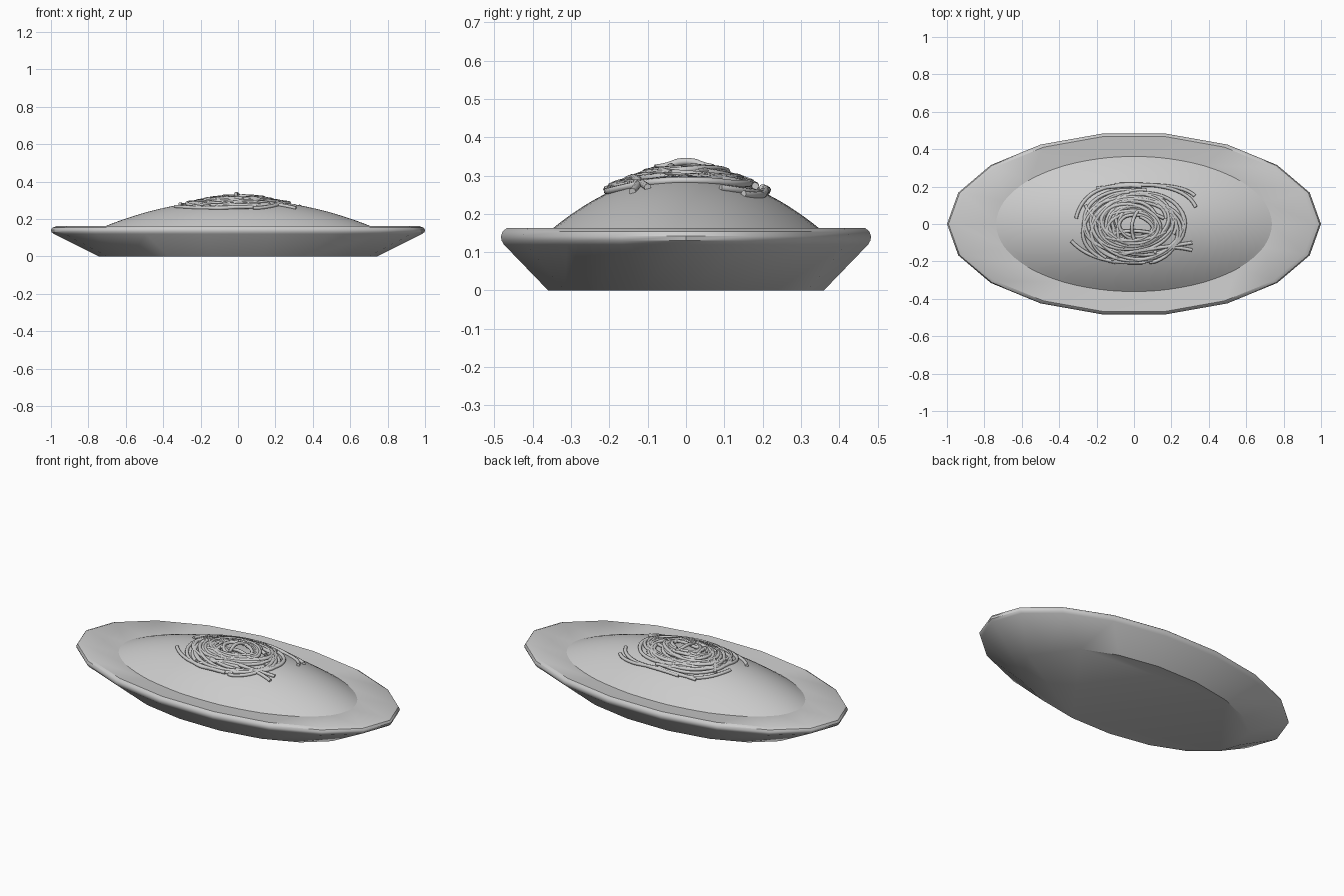
import bpy, bmesh, math, random
from mathutils import Vector

if "Cube" in bpy.data.objects:
    bpy.data.objects.remove(bpy.data.objects["Cube"])

random.seed(7)
RATIO = 0.49  # oval depth relative to width


def oval_lathe(name, profile, sides, angle):
    """Sweep a (radius, z) profile around an oval with the given side count."""
    bm = bmesh.new()
    rings = []
    for r, z in profile:
        if r == 0:
            rings.append([bm.verts.new((0, 0, z))])
            continue
        rings.append([bm.verts.new((r * math.cos(i * math.tau / sides),
                                    r * RATIO * math.sin(i * math.tau / sides), z))
                      for i in range(sides)])
    for a, b in zip(rings, rings[1:]):
        for i in range(sides):
            j = (i + 1) % sides
            if len(b) == 1:
                bm.faces.new((a[i], a[j], b[0]))
            else:
                bm.faces.new((a[i], a[j], b[j], b[i]))
    bm.faces.new(rings[0][::-1])
    bmesh.ops.recalc_face_normals(bm, faces=bm.faces)
    mesh = bpy.data.meshes.new(name)
    bm.to_mesh(mesh)
    bm.free()
    obj = bpy.data.objects.new(name, mesh)
    bpy.context.collection.objects.link(obj)
    bpy.context.view_layer.objects.active = obj
    obj.select_set(True)
    bpy.ops.object.shade_smooth_by_angle(angle=math.radians(angle))
    obj.select_set(False)
    return obj


# Oval plate with 18 sides, rounded lip and shallow dish
oval_lathe("plate", [(0.745, 0), (0.985, 0.12), (0.998, 0.131), (1.0, 0.142),
                     (0.992, 0.154), (0.968, 0.163), (0.73, 0.15), (0.6, 0.145), (0, 0.145)],
           18, 35)

# Smooth mound of food
mound_z = lambda r: 0.304 - 0.282 * r * r
mound = [(0.745 * (1 - i / 20), mound_z(0.745 * (1 - i / 20))) for i in range(20)]
oval_lathe("food_mound", [(0.745, 0.146)] + mound + [(0, mound_z(0))], 72, 40)

# Tangled noodle nest: one curve object with many strands
curve = bpy.data.curves.new("noodle_nest", 'CURVE')
curve.dimensions = '3D'
curve.bevel_depth = 0.0095
curve.bevel_resolution = 2
curve.use_fill_caps = True


def pile_z(x, y, lift):
    """Height of a strand between the mound and the top of the nest."""
    rho = math.hypot(x / 0.33, y / 0.22)
    top = 0.337 - 0.077 * min(rho, 1.3) ** 1.5
    low = mound_z(math.hypot(x, y / RATIO)) + 0.004
    return max(low, low + (top - low) * lift)


def strand(points, lift):
    spline = curve.splines.new('POLY')
    spline.points.add(len(points) - 1)
    n = len(points)
    phase = random.uniform(0, math.tau)
    for i, (p, (x, y)) in enumerate(zip(spline.points, points)):
        wave = 0.15 * math.sin(phase + 9 * i / n)
        p.co = (x, y, pile_z(x, y, min(1, max(0, lift + wave))), 1)
    spline.use_smooth = True


# Coiled loops, from the inner coils to the outer ones
for k in range(19):
    size = 0.32 + 0.62 * k / 18
    start = random.uniform(0, math.tau)
    sweep = random.uniform(0.8, 1.35) * math.tau
    ox, oy = random.uniform(-0.03, 0.03), random.uniform(-0.02, 0.02)
    ph = random.uniform(0, math.tau)
    pts = []
    for i in range(57):
        a = start + sweep * i / 56
        r = size * (1 + 0.09 * math.sin(2 * a + ph) + 0.05 * math.sin(1.4 * a + 2 * ph))
        pts.append((max(-0.32, min(0.31, ox + 0.29 * r * math.cos(a))),
                    max(-0.205, min(0.21, oy + 0.2 * r * math.sin(a)))))
    strand(pts, random.uniform(0.3, 1.0))

# Loose strands and stray ends: start, bend, end
loose = [((-0.1, 0.21), (0.27, 0.23), (0.33, 0.09)),
         ((-0.2, 0.19), (0.24, 0.24), (0.325, 0.15)),
         ((0.31, -0.14), (0.1, -0.09), (-0.12, -0.19)),
         ((0.31, -0.10), (0.12, -0.13), (-0.08, -0.16)),
         ((-0.335, -0.09), (-0.22, -0.22), (0.06, -0.205)),
         ((-0.31, 0.03), (-0.26, 0.24), (0.04, 0.20)),
         ((-0.15, -0.07), (0.02, -0.12), (0.17, -0.04)),
         ((-0.10, -0.05), (0.0, -0.02), (0.14, -0.06)),
         ((-0.13, 0.05), (0.03, 0.1), (0.16, 0.03)),
         ((-0.08, -0.09), (-0.1, 0.0), (-0.06, 0.06)),
         ((0.0, -0.08), (-0.03, 0.0), (0.02, 0.07)),
         ((-0.26, 0.1), (-0.12, -0.12), (0.12, -0.15))]
for a, b, c in loose:
    a, b, c = Vector(a), Vector(b), Vector(c)
    pts = [tuple(a * (1 - t) ** 2 + b * 2 * t * (1 - t) + c * t * t)
           for t in (i / 28 for i in range(29))]
    strand(pts, random.uniform(0.55, 1.0))

nest = bpy.data.objects.new("noodle_nest", curve)
bpy.context.collection.objects.link(nest)
bpy.context.view_layer.objects.active = nest
nest.select_set(True)
bpy.ops.object.convert(target='MESH')
